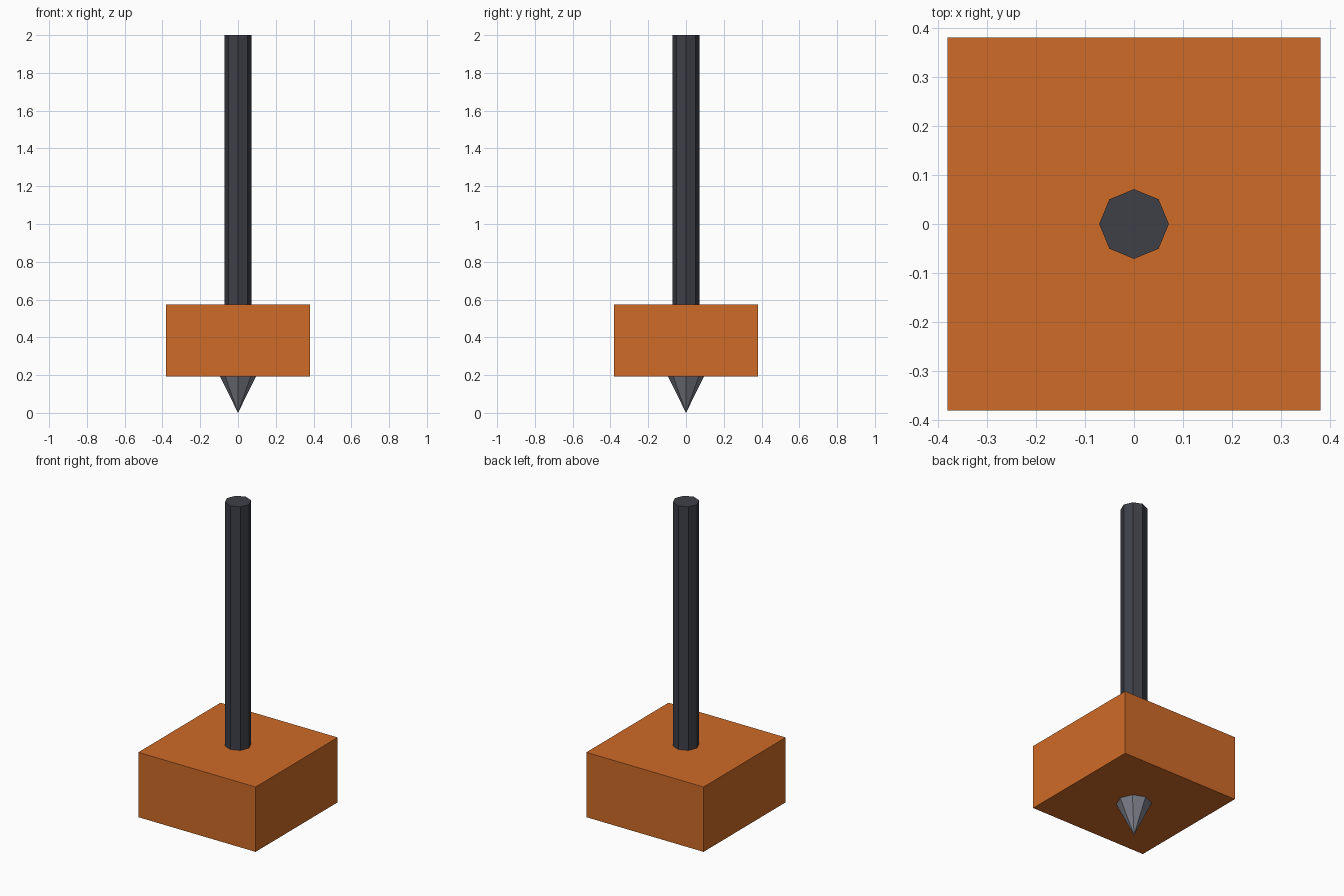
import bpy

if "Cube" in bpy.data.objects:
    bpy.data.objects.remove(bpy.data.objects["Cube"])


def paint(obj, name, color):
    mat = bpy.data.materials.new(name + "_paint")
    mat.diffuse_color = (*color, 1)
    mat.use_nodes = True
    mat.node_tree.nodes["Principled BSDF"].inputs["Base Color"].default_value = mat.diffuse_color
    obj.data.materials.append(mat)
    obj.name = obj.data.name = name


def taper(name, r_bottom, r_top, z0, z1, color):
    # Eight-sided upright cylinder or cone between two heights
    bpy.ops.mesh.primitive_cone_add(vertices=8, radius1=r_bottom, radius2=r_top,
                                    depth=z1 - z0, location=(0, 0, (z0 + z1) / 2))
    paint(bpy.context.object, name, color)


BOTTOM, TOP = 0.193, 0.573  # heights of the block's faces

# Square block
bpy.ops.mesh.primitive_cube_add(size=1, location=(0, 0, (BOTTOM + TOP) / 2))
block = bpy.context.object
block.scale = (0.76, 0.76, TOP - BOTTOM)
bpy.ops.object.transform_apply(location=False, rotation=False, scale=True)
paint(block, "block", (0.63, 0.147, 0.021))

# Rod standing on the block
taper("rod", 0.071, 0.071, TOP, 2.0, (0.047, 0.051, 0.063))

# Pointed tip below the block
taper("tip", 0.0, 0.095, 0.0, BOTTOM, (0.2, 0.21, 0.25))
